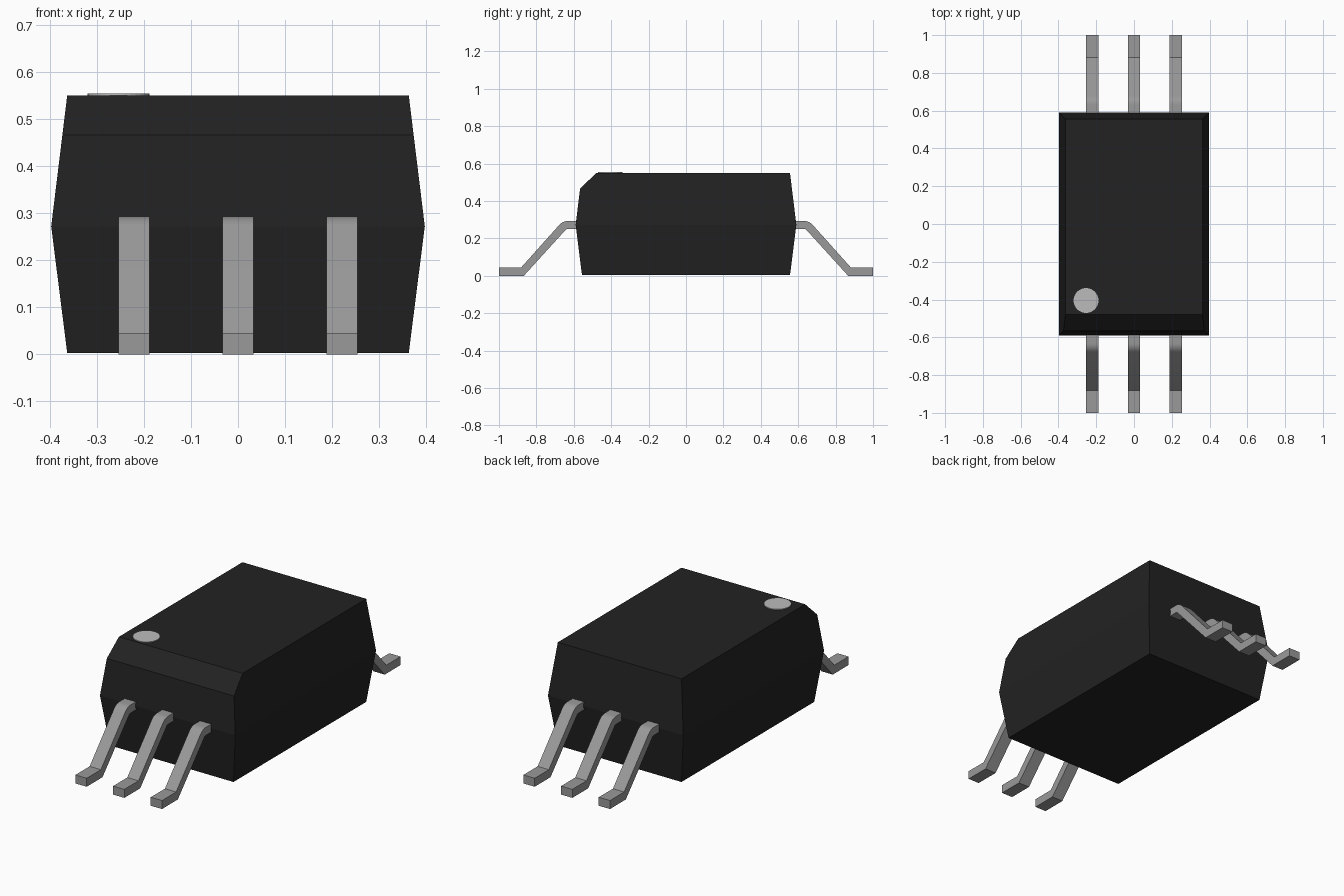
import bpy, bmesh, math
from mathutils import Vector

cube = bpy.data.objects.get("Cube")
if cube:
    bpy.data.objects.remove(cube, do_unlink=True)


def material(name, rgb, rough=0.6):
    m = bpy.data.materials.new(name)
    m.use_nodes = True
    m.diffuse_color = (*rgb, 1)
    bsdf = m.node_tree.nodes["Principled BSDF"]
    bsdf.inputs["Base Color"].default_value = (*rgb, 1)
    bsdf.inputs["Roughness"].default_value = rough
    return m


def add_object(name, bm, mat):
    bmesh.ops.recalc_face_normals(bm, faces=bm.faces)
    mesh = bpy.data.meshes.new(name)
    bm.to_mesh(mesh)
    bm.free()
    mesh.materials.append(mat)
    ob = bpy.data.objects.new(name, mesh)
    bpy.context.collection.objects.link(ob)
    return ob


black = material("black plastic", (0.016, 0.016, 0.016))
metal = material("lead grey", (0.32, 0.32, 0.32))
light = material("marker grey", (0.5, 0.5, 0.5))

# Moulded body: three stacked rectangles, widest at the parting line
bm = bmesh.new()
rings = []
for hx, hy, z in ((0.363, 0.556, 0.003), (0.397, 0.59, 0.272), (0.363, 0.556, 0.55)):
    rings.append([bm.verts.new((sx * hx, sy * hy, z))
                  for sx, sy in ((-1, -1), (1, -1), (1, 1), (-1, 1))])
bm.faces.new(rings[0])
bm.faces.new(rings[-1])
for low, high in zip(rings, rings[1:]):
    for i in range(4):
        j = (i + 1) % 4
        bm.faces.new((low[i], low[j], high[j], high[i]))
# Sloped cut along the top front edge
bmesh.ops.bisect_plane(bm, geom=bm.verts[:] + bm.edges[:] + bm.faces[:],
                       plane_co=(0, -0.48, 0.55), plane_no=(0, -0.085, 0.087),
                       clear_outer=True)
bmesh.ops.holes_fill(bm, edges=[e for e in bm.edges if e.is_boundary])
add_object("body", bm, black)

# Pin one marker disc
bm = bmesh.new()
bmesh.ops.create_cone(bm, cap_ends=True, segments=32, radius1=0.066,
                      radius2=0.066, depth=0.006)
bmesh.ops.translate(bm, verts=bm.verts, vec=(-0.254, -0.405, 0.551))
add_object("pin_one_marker", bm, light)


# Gull-wing lead profile in (outward, up), with a rounded shoulder
def arc(radius, steps=6, sweep=math.radians(47.5)):
    return [(0.632 + radius * math.sin(sweep * i / steps),
             0.233 + radius * math.cos(sweep * i / steps)) for i in range(steps + 1)]


profile = ([(0.56, 0.293)] + arc(0.06) + [(0.881, 0.045), (1.0, 0.045), (1.0, 0.0),
           (0.867, 0.0)] + arc(0.017)[::-1] + [(0.56, 0.25)])

for side, sy in (("front", -1), ("back", 1)):
    for place, x in (("right", -0.221), ("middle", 0.0), ("left", 0.221)):
        bm = bmesh.new()
        face = bm.faces.new([bm.verts.new((x - 0.033, sy * y, z)) for y, z in profile])
        ext = bmesh.ops.extrude_face_region(bm, geom=[face])
        moved = [g for g in ext["geom"] if isinstance(g, bmesh.types.BMVert)]
        bmesh.ops.translate(bm, verts=moved, vec=Vector((0.066, 0, 0)))
        lead = add_object(f"{side}_{place}_lead", bm, metal)
        bpy.ops.object.select_all(action='DESELECT')
        lead.select_set(True)
        bpy.context.view_layer.objects.active = lead
        bpy.ops.object.shade_smooth_by_angle(angle=math.radians(30))
